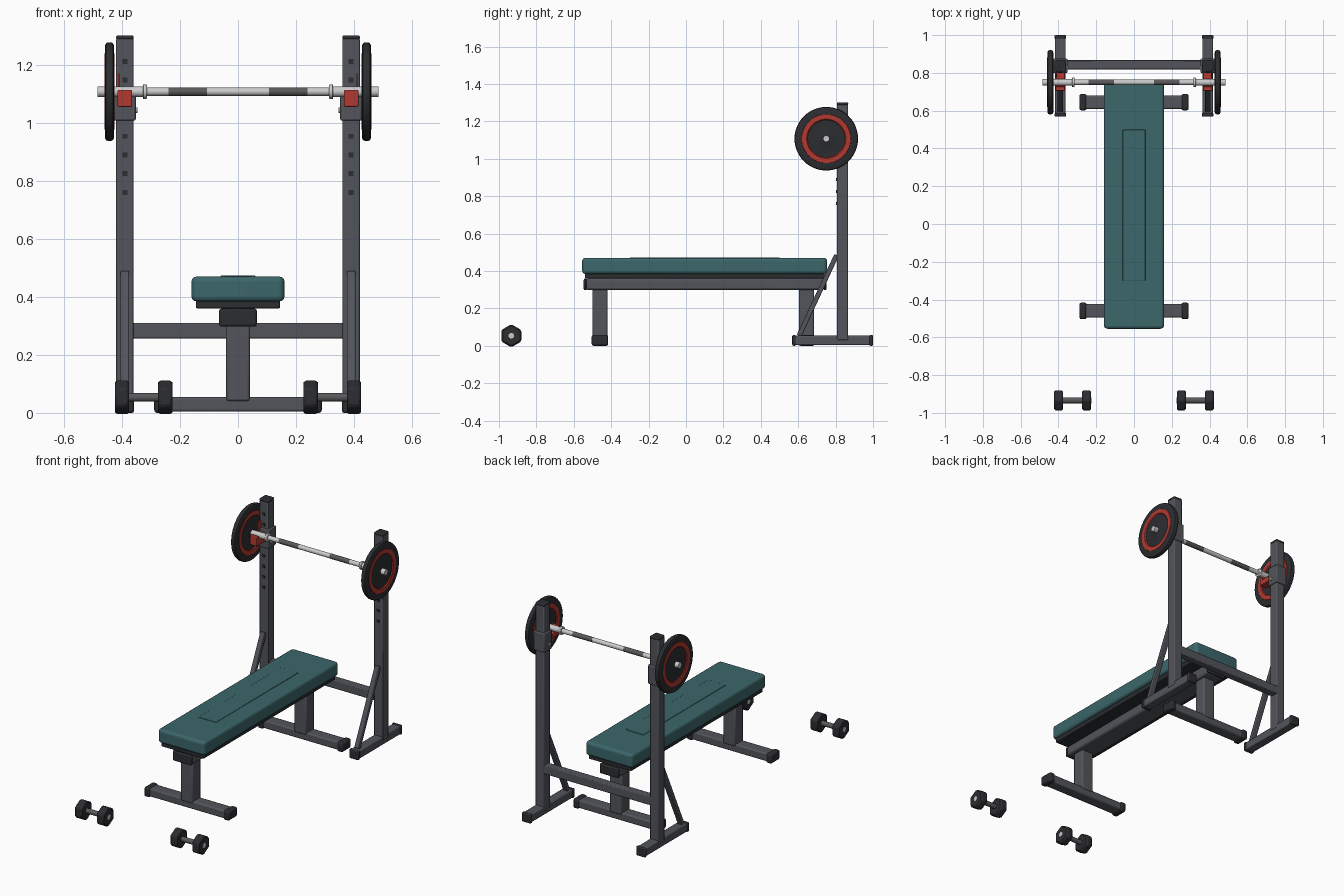
import bpy, bmesh, math
from mathutils import Matrix, Vector

if "Cube" in bpy.data.objects:
    bpy.data.objects.remove(bpy.data.objects["Cube"])


def mat(name, r, g, b):
    m = bpy.data.materials.new(name)
    m.diffuse_color = (r, g, b, 1)
    m.use_nodes = True
    m.node_tree.nodes["Principled BSDF"].inputs["Base Color"].default_value = m.diffuse_color
    return m


STEEL = mat("steel", 0.085, 0.09, 0.105)
DARK = mat("dark_plastic", 0.025, 0.026, 0.03)
TEAL = mat("teal_vinyl", 0.045, 0.135, 0.145)
RED = mat("red", 0.45, 0.04, 0.03)
CHROME = mat("chrome", 0.6, 0.6, 0.6)
GRIP = mat("grip", 0.1, 0.1, 0.105)


def finish(name, bm, material, bevel=0, segments=2, angle=35):
    bmesh.ops.recalc_face_normals(bm, faces=bm.faces)
    me = bpy.data.meshes.new(name)
    bm.to_mesh(me)
    bm.free()
    ob = bpy.data.objects.new(name, me)
    bpy.context.collection.objects.link(ob)
    me.materials.append(material)
    if bevel:
        mod = ob.modifiers.new("bevel", "BEVEL")
        mod.width, mod.segments, mod.limit_method = bevel, segments, 'ANGLE'
    bpy.ops.object.select_all(action='DESELECT')
    ob.select_set(True)
    bpy.context.view_layer.objects.active = ob
    bpy.ops.object.shade_smooth_by_angle(angle=math.radians(angle))
    return ob


def box(name, x, y, z, material=STEEL, bevel=0.005, segments=2):
    """Box from (min, max) ranges."""
    bm = bmesh.new()
    bmesh.ops.create_cube(bm, size=1)
    for v in bm.verts:
        v.co = [r[0] + (c + 0.5) * (r[1] - r[0]) for c, r in zip(v.co, (x, y, z))]
    return finish(name, bm, material, bevel, segments)


def around(c, w):
    return (c - w / 2, c + w / 2)


def rod(name, x0, x1, y, z, r, material, sides=24, bevel=0, turn=0, segments=2):
    """Cylinder or prism along x."""
    bm = bmesh.new()
    bmesh.ops.create_cone(bm, cap_ends=True, segments=sides, radius1=r, radius2=r, depth=abs(x1 - x0))
    m = Matrix.Translation(((x0 + x1) / 2, y, z)) @ Matrix.Rotation(math.pi / 2, 4, 'Y') @ Matrix.Rotation(turn, 4, 'Z')
    bmesh.ops.transform(bm, matrix=m, verts=bm.verts)
    return finish(name, bm, material, bevel, segments)


def lathe(name, profile, centre, material, sides=48):
    """Spin a closed (radius, x) profile around the x axis."""
    bm = bmesh.new()
    rings = []
    for i in range(sides):
        a = 2 * math.pi * i / sides
        rings.append([bm.verts.new(Vector((x, r * math.cos(a), r * math.sin(a))) + Vector(centre))
                      for r, x in profile])
    n = len(profile)
    for i in range(sides):
        p, q = rings[i], rings[(i + 1) % sides]
        for j in range(n):
            k = (j + 1) % n
            bm.faces.new((p[j], q[j], q[k], p[k]))
    return finish(name, bm, material)


# Bench: pad, backing board, rail
bm = bmesh.new()
bmesh.ops.create_cube(bm, size=1)
bmesh.ops.scale(bm, vec=(0.32, 1.31, 0.085), verts=bm.verts)
bmesh.ops.translate(bm, vec=(0, 0.1, 0.427), verts=bm.verts)
upright_edges = [e for e in bm.edges if abs(e.verts[0].co.z - e.verts[1].co.z) > 0.01]
bmesh.ops.bevel(bm, geom=upright_edges, offset=0.022, segments=5, profile=0.5, affect='EDGES')
finish("bench_pad", bm, TEAL, 0.016, 4)
box("pad_crown", (-0.06, 0.06), (-0.3, 0.5), (0.44, 0.473), TEAL, 0.003)
box("pad_board", (-0.145, 0.145), (-0.54, 0.74), (0.36, 0.388), DARK, 0.005)
box("bench_rail", (-0.064, 0.064), (-0.535, 0.74), (0.298, 0.36), STEEL, 0.012)
for end, y0, y1 in (("front", -0.547, -0.53), ("rear", 0.735, 0.752)):
    box(end + "_rail_cap", (-0.065, 0.065), (y0, y1), (0.297, 0.36), DARK, 0.01)

# Bench legs with cross feet and end caps
for end, y in (("front", -0.46), ("rear", 0.645)):
    box(end + "_bench_post", (-0.041, 0.041), around(y, 0.08), (0.04, 0.31), STEEL, 0.008)
    box(end + "_bench_foot", (-0.28, 0.28), around(y, 0.072), (0.004, 0.054), STEEL, 0.008)
    for s in (-1, 1):
        box(end + "_foot_cap", around(s * 0.27, 0.038), around(y, 0.088), (0, 0.058), DARK, 0.01)

# Rack crossbar
box("rack_crossbar", (-0.37, 0.37), around(0.843, 0.048), (0.257, 0.31))

UY, BY, BZ = 0.837, 0.75, 1.107
for s in (-1, 1):
    ux = s * 0.39
    # Rack upright, base, caps
    box("rack_upright", around(ux, 0.06), around(UY, 0.06), (0.03, 1.292), STEEL, 0.006)
    box("upright_cap", around(ux, 0.061), around(UY, 0.061), (1.286, 1.301), DARK, 0.006)
    box("rack_base", around(ux, 0.056), (0.58, 0.99), (0.003, 0.054), STEEL, 0.006)
    for y in (0.578, 0.99):
        box("base_cap", around(ux, 0.062), around(y, 0.02), (0, 0.057), DARK, 0.006)
    # Diagonal brace
    brace = box("rack_brace", around(0, 0.03), around(0, 0.026), around(0, 0.475), STEEL, 0.004)
    brace.location = (ux, 0.705, 0.27)
    brace.rotation_euler = (-math.atan2(0.2, 0.43), 0, 0)
    # Adjustment holes shown as dark plugs
    for i in range(8):
        box("adjust_hole", around(ux, 0.017), (0.803, 0.812), around(0.76 + 0.0645 * i, 0.017), DARK, 0)
    # Hook sleeve, pin and red bar hook
    box("hook_sleeve", around(ux, 0.076), around(UY, 0.076), (1.007, 1.125), STEEL, 0.006)
    rod("hook_pin", s * 0.425, s * 0.347, UY - 0.01, 1.043, 0.009, CHROME, 12)
    box("hook_base", around(ux, 0.05), (0.71, 0.81), (1.055, 1.088), RED, 0.004)
    box("hook_lip", around(ux, 0.05), (0.705, 0.727), (1.055, 1.113), RED, 0.004)
    box("hook_guard", around(s * 0.411, 0.006), (0.775, 0.808), (1.08, 1.17), RED, 0.002)
    # Bar sleeve, collar, grip
    rod("bar_sleeve", s * 0.32, s * 0.485, BY, BZ, 0.018, CHROME, 24, 0.002)
    rod("bar_collar", s * 0.314, s * 0.328, BY, BZ, 0.025, CHROME, 24, 0.003)
    rod("bar_grip", s * 0.107, s * 0.24, BY, BZ, 0.0148, GRIP)
    # Weight plate: rubber tyre, red ring, dished disc
    c = (s * 0.443, BY, BZ)
    lathe("plate_tyre", [(0.125, -0.016), (0.158, -0.016), (0.167, -0.012), (0.17, -0.005), (0.17, 0.005),
                         (0.167, 0.012), (0.158, 0.016), (0.125, 0.016)], c, DARK)
    lathe("plate_ring", [(0.1, -0.013), (0.105, -0.0175), (0.13, -0.0175), (0.132, -0.015),
                         (0.132, 0.015), (0.13, 0.0175), (0.105, 0.0175), (0.1, 0.013)], c, RED)
    lathe("plate_disc", [(0.017, -0.015), (0.035, -0.014), (0.05, -0.009), (0.106, -0.013),
                         (0.106, 0.013), (0.05, 0.009), (0.035, 0.014), (0.017, 0.015)], c, DARK)
    # Hex dumbbell
    dx, dy, dz = s * 0.325, -0.934, 0.0535
    rod("dumbbell_handle", dx - 0.06, dx + 0.06, dy, dz, 0.015, GRIP)
    for t in (-1, 1):
        rod("dumbbell_head", dx + t * 0.05, dx + t * 0.0985, dy, dz, 0.0617, DARK, 6, 0.008, math.pi / 2, 1)
        rod("dumbbell_end", dx + t * 0.09, dx + t * 0.0995, dy, dz, 0.015, CHROME)

# Barbell shaft
rod("bar_shaft", -0.325, 0.325, BY, BZ, 0.014, CHROME)
